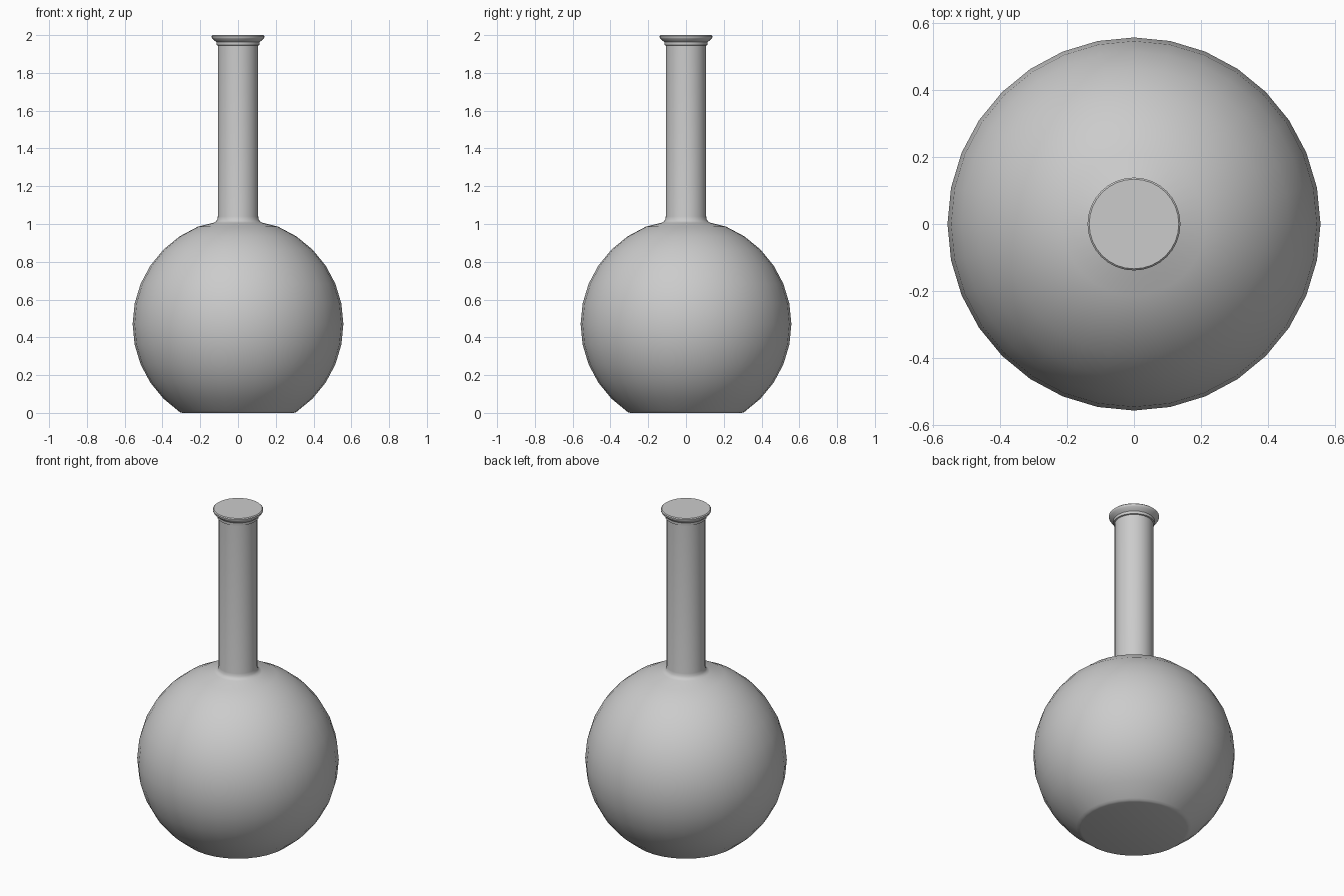
import bpy, bmesh, math

if "Cube" in bpy.data.objects:
    bpy.data.objects.remove(bpy.data.objects["Cube"])

SEG = 32
R, CZ = 0.558, 0.47


def lathe(name, profile, seg=SEG):
    """Revolve an (r, z) profile about z and cap both ends."""
    bm = bmesh.new()
    rings = []
    for r, z in profile:
        rings.append([bm.verts.new((r * math.cos(2 * math.pi * i / seg),
                                    r * math.sin(2 * math.pi * i / seg), z))
                      for i in range(seg)])
    for a, b in zip(rings, rings[1:]):
        for i in range(seg):
            j = (i + 1) % seg
            bm.faces.new((a[i], a[j], b[j], b[i]))
    bm.faces.new(rings[0][::-1])
    bm.faces.new(rings[-1])
    mesh = bpy.data.meshes.new(name)
    bm.to_mesh(mesh)
    bm.free()
    ob = bpy.data.objects.new(name, mesh)
    bpy.context.collection.objects.link(ob)
    bpy.ops.object.select_all(action='DESELECT')
    ob.select_set(True)
    bpy.context.view_layer.objects.active = ob
    bpy.ops.object.shade_smooth_by_angle(angle=math.radians(35))
    return ob


# flat base with a small rounded edge
profile = [(0.295, 0.0), (0.308, 0.004), (0.318, 0.012)]
# round bulb
for k in range(-4, 7):
    a = math.radians(11.25 * k)
    profile.append((R * math.cos(a), CZ + R * math.sin(a)))
# shoulder fillet and neck
profile += [(0.131, 1.006), (0.117, 1.013), (0.110, 1.024), (0.107, 1.04), (0.107, 1.945)]
# small collar and flared lip, closed on top
profile += [(0.114, 1.947), (0.115, 1.963), (0.123, 1.970), (0.135, 1.981),
            (0.139, 1.988), (0.139, 1.995), (0.134, 2.0)]
lathe("flask", profile)
